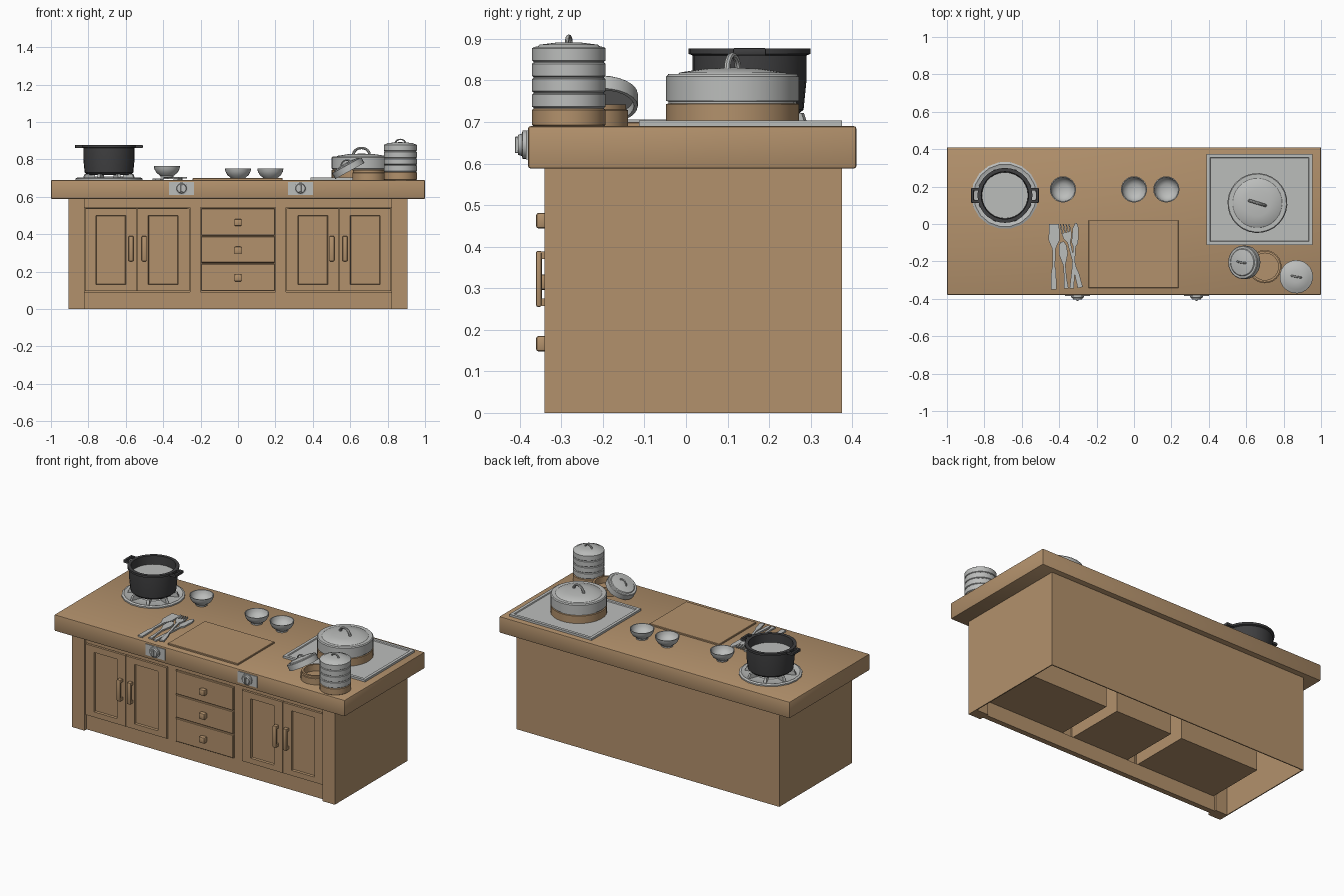
import bpy, bmesh, math
from mathutils import Matrix, Vector

if "Cube" in bpy.data.objects:
    bpy.data.objects.remove(bpy.data.objects["Cube"])


def material(name, rgb):
    m = bpy.data.materials.new(name)
    m.diffuse_color = (*rgb, 1)
    m.use_nodes = True
    m.node_tree.nodes["Principled BSDF"].inputs["Base Color"].default_value = m.diffuse_color
    return m


WOOD = material("warm_wood", (0.45, 0.285, 0.15))
GREY = material("light_grey", (0.50, 0.51, 0.50))
DARK = material("charcoal", (0.05, 0.05, 0.052))
T = Matrix.Translation


def finish(bm, name, mats, smooth=False, matrix=None, split=None):
    bmesh.ops.recalc_face_normals(bm, faces=bm.faces)
    if split is not None:                      # second colour above a height
        for f in bm.faces:
            f.material_index = int(f.calc_center_median().z > split)
    if smooth:
        for f in bm.faces:
            f.smooth = True
        for e in bm.edges:
            e.smooth = e.calc_face_angle(0) < math.radians(35)
    if matrix:
        bm.transform(matrix)
    me = bpy.data.meshes.new(name)
    bm.to_mesh(me)
    bm.free()
    for m in mats:
        me.materials.append(m)
    ob = bpy.data.objects.new(name, me)
    bpy.context.collection.objects.link(ob)
    return ob


def cube_bm(x0, x1, y0, y1, z0, z1):
    bm = bmesh.new()
    bmesh.ops.create_cube(bm, size=1, matrix=T(((x0 + x1) / 2, (y0 + y1) / 2, (z0 + z1) / 2))
                          @ Matrix.Diagonal((x1 - x0, y1 - y0, z1 - z0, 1)))
    return bm


def box(name, mat, *ext, bevel=0, segs=2):
    bm = cube_bm(*ext)
    if bevel:
        bmesh.ops.bevel(bm, geom=bm.edges[:], offset=bevel, segments=segs, profile=0.5, affect='EDGES')
    return finish(bm, name, [mat], smooth=bevel > 0)


def lathe(name, mats, profile, matrix, segs=28, split=None):
    bm = bmesh.new()
    vs = [bm.verts.new((r, 0, z)) for r, z in profile]
    es = [bm.edges.new(p) for p in zip(vs, vs[1:])]
    bmesh.ops.spin(bm, geom=vs + es, cent=(0, 0, 0), axis=(0, 0, 1),
                   angle=math.tau, steps=segs, use_merge=True)
    bmesh.ops.remove_doubles(bm, verts=bm.verts, dist=1e-5)
    return finish(bm, name, mats, True, matrix, split)


def arch(name, mat, w, h, t, matrix):
    """Half-ring handle, half-width w, height h, tube radius t."""
    bm = bmesh.new()
    bmesh.ops.create_circle(bm, cap_ends=True, segments=8, radius=t, matrix=T((w, 0, 0)))
    bmesh.ops.spin(bm, geom=bm.verts[:] + bm.edges[:] + bm.faces[:], cent=(0, 0, 0),
                   axis=(0, -1, 0), angle=math.pi, steps=10)
    bm.transform(Matrix.Diagonal((1, 1, h / w, 1)))
    return finish(bm, name, [mat], True, matrix)


def recessed(name, x0, x1, z0, z1, px0, px1, pz0, pz1):
    """Door with a sunken panel on its front."""
    bm = cube_bm(x0, x1, -0.332, -0.30, z0, z1)
    bm.normal_update()
    f = min(bm.faces, key=lambda f: f.normal.y)
    bmesh.ops.inset_region(bm, faces=[f], thickness=0.02)
    for v in f.verts:
        v.co.x = px0 if v.co.x < (x0 + x1) / 2 else px1
        v.co.z = pz0 if v.co.z < (z0 + z1) / 2 else pz1
    bmesh.ops.inset_region(bm, faces=[f], thickness=0.004, depth=-0.012)
    return finish(bm, name, [WOOD])


def utensil(name, a, b, widths, z=0.69):
    """Flat tool from a to b, widths = (fraction, half width)."""
    a, b = Vector(a), Vector(b)
    n = Vector((a.y - b.y, b.x - a.x)).normalized()
    pts = [a.lerp(b, t) + n * w for t, w in widths] + [a.lerp(b, t) - n * w for t, w in reversed(widths)]
    bm = bmesh.new()
    f = bm.faces.new([bm.verts.new((p.x, p.y, z)) for p in pts])
    g = bmesh.ops.extrude_face_region(bm, geom=[f])["geom"]
    bmesh.ops.translate(bm, vec=(0, 0, 0.009), verts=[v for v in g if isinstance(v, bmesh.types.BMVert)])
    return finish(bm, name, [GREY])


# --- Cabinet shell and counter
box("countertop", WOOD, -1, 1, -0.38, 0.41, 0.588, 0.69, bevel=0.006)
box("back_panel", WOOD, -0.905, 0.905, 0.369, 0.375, 0, 0.59)
for s, side in ((-1, "left"), (1, "right")):
    xs = sorted((s * 0.905, s * 0.899))
    box(side + "_side_panel", WOOD, *xs, -0.335, 0.37, 0, 0.59)
    box(side + "_front_post", WOOD, *sorted((s * 0.905, s * 0.82)), -0.34, -0.275, 0, 0.59)
    box(side + "_stile", WOOD, *sorted((s * 0.2, s * 0.257)), -0.322, -0.30, 0.09, 0.545)
    box(side + "_cupboard_box", WOOD, *sorted((s * 0.27, s * 0.815)), -0.305, 0.085, 0.095, 0.54)
box("top_rail", WOOD, -0.825, 0.825, -0.325, -0.29, 0.542, 0.59)
box("kick_board", WOOD, -0.825, 0.825, -0.318, -0.285, 0, 0.092)
box("drawer_box", WOOD, -0.195, 0.195, -0.305, 0.085, 0.095, 0.54)

# --- Doors with bar handles
for s, side in ((-1, "left"), (1, "right")):
    for tag, x0, x1, p0, p1, hx in (("outer", 0.542, 0.818, 0.60, 0.76, 0.572),
                                    ("inner", 0.259, 0.538, 0.32, 0.48, 0.502)):
        recessed(f"{side}_{tag}_door", *sorted((s * x0, s * x1)), 0.097, 0.538,
                 *sorted((s * p0, s * p1)), 0.13, 0.50)
        x = s * hx
        box(f"{side}_{tag}_handle_bar", WOOD, x - 0.013, x + 0.013, -0.361, -0.347, 0.255, 0.39, bevel=0.005)
        for z in (0.257, 0.37):
            box(f"{side}_{tag}_handle_foot", WOOD, x - 0.011, x + 0.011, -0.352, -0.33, z, z + 0.018)

# --- Drawers with knobs
for i, (z0, z1) in enumerate(((0.097, 0.242), (0.247, 0.388), (0.393, 0.538))):
    box(f"drawer_front_{i}", WOOD, -0.198, 0.198, -0.332, -0.30, z0, z1, bevel=0.003, segs=1)
    z = (z0 + z1) / 2 - 0.003
    box(f"drawer_knob_{i}", WOOD, -0.02, 0.02, -0.361, -0.33, z - 0.019, z + 0.019, bevel=0.007)

# --- Stove dials on the counter edge
for i, x in enumerate((-0.302, 0.334)):
    box(f"dial_plate_{i}", GREY, x - 0.067, x + 0.067, -0.385, -0.375, 0.61, 0.679)
    lathe(f"dial_{i}", [GREY], [(0, 0), (0.034, 0), (0.034, 0.009), (0.027, 0.011), (0.024, 0.02), (0, 0.021)],
          T((x, -0.384, 0.645)) @ Matrix.Rotation(math.pi / 2, 4, 'X'), 20)
    box(f"dial_grip_{i}", GREY, x - 0.006, x + 0.006, -0.412, -0.40, 0.625, 0.665, bevel=0.002, segs=1)

# --- Round burner with prongs
PX, PY = -0.69, 0.153
lathe("burner_plate", [GREY], [(0, 0), (0.18, 0), (0.18, 0.008), (0.168, 0.013), (0.15, 0.006), (0.09, 0.006),
                               (0.08, 0.018), (0, 0.018)], T((PX, PY, 0.69)), 18)
for i in range(8):
    bm = cube_bm(0.085, 0.15, -0.008, 0.008, 0.69, 0.722)
    for v in bm.verts:
        if v.co.x > 0.1 and v.co.z > 0.7:
            v.co.x -= 0.012
    finish(bm, f"burner_prong_{i}", [GREY],
           matrix=T((PX, PY, 0)) @ Matrix.Rotation(math.tau * (i + 0.5) / 8, 4, 'Z'))

# --- Cooking pot
lathe("pot", [DARK], [(0, 0.716), (0.115, 0.716), (0.13, 0.73), (0.137, 0.80), (0.137, 0.86), (0.147, 0.864),
                      (0.147, 0.877), (0.127, 0.877), (0.124, 0.80), (0, 0.80)], T((PX, PY, 0)), 28)
lathe("pot_contents", [GREY], [(0, 0.80), (0.1235, 0.80), (0.1235, 0.825), (0, 0.825)], T((PX, PY, 0)), 28)
for s, side in ((-1, "left"), (1, "right")):
    box(f"pot_{side}_grip", DARK, *sorted((PX + s * 0.166, PX + s * 0.181)), PY - 0.04, PY + 0.04,
        0.86, 0.878, bevel=0.004)
    for dy in (-0.033, 0.033):
        box(f"pot_{side}_lug", DARK, *sorted((PX + s * 0.13, PX + s * 0.172)), PY + dy - 0.007, PY + dy + 0.007,
            0.861, 0.876)

# --- Bowls
for i, (x, z) in enumerate(((-0.38, 0.703), (0.0, 0.69), (0.173, 0.69))):
    lathe(f"bowl_{i}", [GREY], [(0, 0), (0.034, 0), (0.034, 0.008), (0.056, 0.025), (0.067, 0.045), (0.07, 0.061),
                                (0.065, 0.061), (0.061, 0.045), (0.05, 0.028), (0.03, 0.016), (0, 0.014)],
          T((x, 0.185, z)), 24)

# --- Cutting board and utensils
box("cutting_board", WOOD, -0.243, 0.238, -0.342, 0.02, 0.685, 0.70, bevel=0.002, segs=1)
utensil("spatula", (-0.427, 0.0), (-0.43, -0.35),
        [(0, 0.027), (0.25, 0.029), (0.38, 0.009), (0.65, 0.007), (0.72, 0.013), (1, 0.015)])
utensil("spoon", (-0.383, -0.095), (-0.362, -0.345),
        [(0, 0.008), (0.08, 0.02), (0.25, 0.024), (0.4, 0.014), (0.5, 0.006), (0.8, 0.007), (1, 0.012)], 0.694)
utensil("fork", (-0.362, -0.045), (-0.287, -0.34),
        [(0, 0.026), (0.1, 0.022), (0.18, 0.008), (0.65, 0.006), (0.75, 0.012), (1, 0.014)], 0.697)
for i in range(4):
    x = -0.39 + i * 0.0155
    utensil(f"fork_tine_{i}", (x - 0.004, 0.0), (x + 0.006, -0.05), [(0, 0.003), (1, 0.004)], 0.697)
utensil("knife", (-0.31, 0.005), (-0.332, -0.345),
        [(0, 0.005), (0.08, 0.016), (0.3, 0.018), (0.36, 0.007), (0.7, 0.007), (1, 0.012)])

# --- Square hob tray with raised rim
bm = cube_bm(0.388, 0.954, -0.113, 0.375, 0.688, 0.703)
bm.normal_update()
top = max(bm.faces, key=lambda f: f.normal.z)
bmesh.ops.inset_region(bm, faces=[top], thickness=0.026)
bmesh.ops.inset_region(bm, faces=[top], thickness=0.004, depth=-0.006)
finish(bm, "hob_tray", [GREY])

# --- Large steamer with lid
big = T((0.66, 0.112, 0.697)) @ Matrix.Rotation(math.radians(-17), 4, 'Z')
lathe("large_steamer", [WOOD, GREY],
      [(0, 0), (0.16, 0), (0.16, 0.046), (0.154, 0.048), (0.154, 0.052), (0.16, 0.054), (0.16, 0.112),
       (0.155, 0.118), (0.132, 0.118), (0.127, 0.122), (0.07, 0.131), (0, 0.134)], big, 28, 0.049)
arch("large_lid_handle", GREY, 0.045, 0.036, 0.008, big @ T((0, 0, 0.128)))

# --- Tall stack of small steamers
stack = T((0.868, -0.282, 0.69)) @ Matrix.Rotation(math.radians(-10), 4, 'Z')
prof = [(0, 0)]
for z0, z1 in ((0, 0.042), (0.044, 0.079), (0.081, 0.116), (0.118, 0.153), (0.155, 0.19)):
    prof += [(0.085, z0), (0.089, z0 + 0.003), (0.089, z1 - 0.003), (0.085, z1)]
prof += [(0.075, 0.192), (0.07, 0.196), (0.03, 0.201), (0, 0.202)]
lathe("steamer_stack", [WOOD, GREY], prof, stack, 24, 0.0425)
arch("stack_lid_handle", GREY, 0.026, 0.018, 0.005, stack @ T((0, 0, 0.199)))

# --- Open small steamer and its leaning lid
lathe("open_steamer", [WOOD], [(0, 0), (0.089, 0), (0.089, 0.038), (0.084, 0.04), (0.084, 0.052), (0.072, 0.052),
                               (0.072, 0.012), (0, 0.012)], T((0.70, -0.228, 0.69)), 24)
lean = T((0.598, -0.205, 0.738)) @ Matrix.Rotation(math.radians(-29), 4, 'Y')
lathe("leaning_lid", [GREY], [(0, 0.018), (0.078, 0.018), (0.08, 0), (0.089, 0), (0.089, 0.034), (0.085, 0.037),
                              (0.074, 0.037), (0.07, 0.041), (0.03, 0.047), (0, 0.048)], lean, 24)
arch("leaning_lid_handle", GREY, 0.026, 0.018, 0.005,
     lean @ T((0, 0, 0.044)) @ Matrix.Rotation(math.radians(-10), 4, 'Z'))
